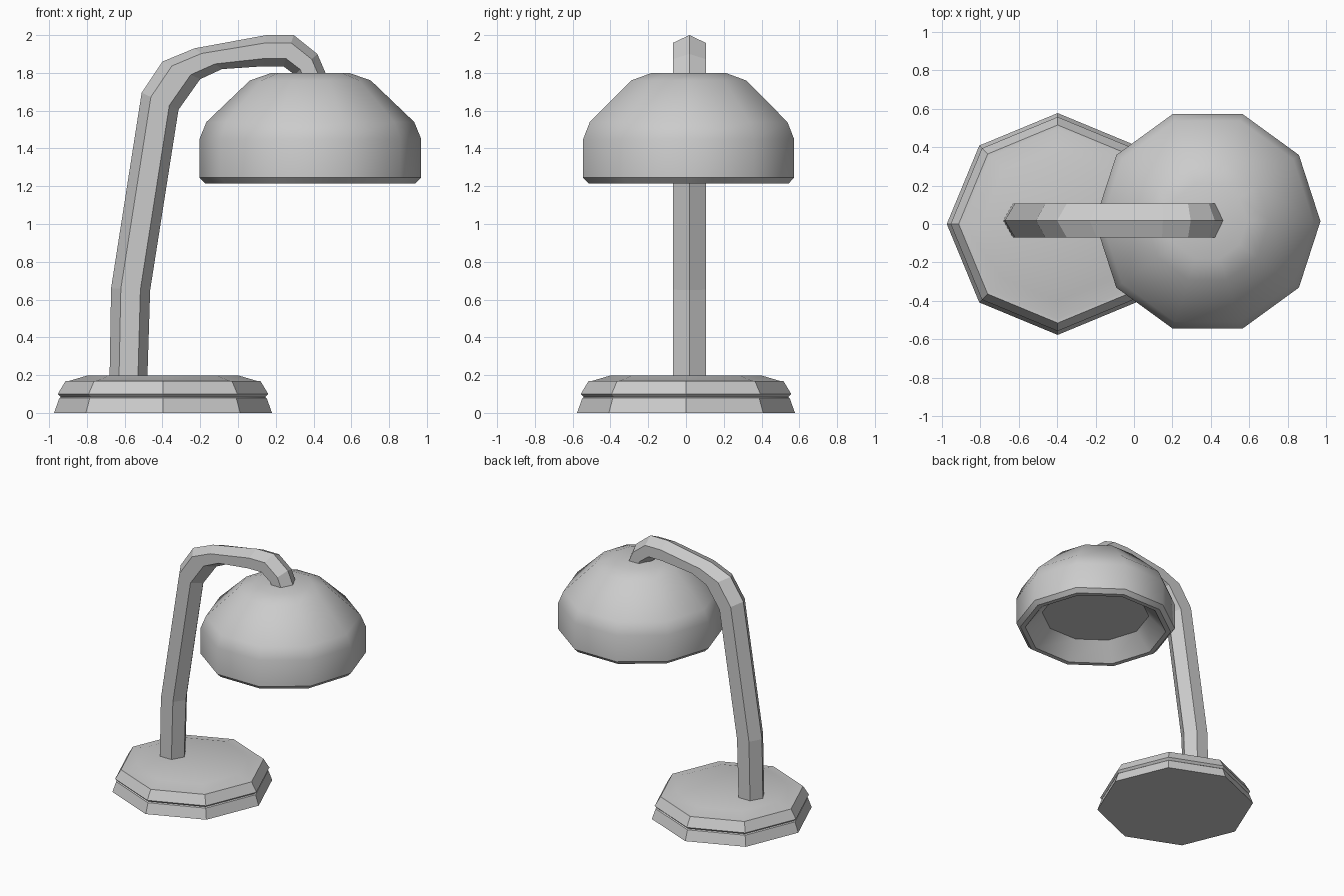
import bpy, bmesh, math

if "Cube" in bpy.data.objects:
    bpy.data.objects.remove(bpy.data.objects["Cube"])


def loft(name, rings, smooth_angle=None):
    """Skin a stack of equal-sized point rings and cap both ends."""
    bm = bmesh.new()
    loops = [[bm.verts.new(p) for p in ring] for ring in rings]
    n = len(loops[0])
    for a, b in zip(loops, loops[1:]):
        for i in range(n):
            j = (i + 1) % n
            bm.faces.new((a[i], a[j], b[j], b[i]))
    bm.faces.new(loops[0][::-1])
    bm.faces.new(loops[-1])
    bmesh.ops.recalc_face_normals(bm, faces=bm.faces)
    mesh = bpy.data.meshes.new(name)
    bm.to_mesh(mesh)
    bm.free()
    obj = bpy.data.objects.new(name, mesh)
    bpy.context.collection.objects.link(obj)
    if smooth_angle:
        bpy.ops.object.select_all(action='DESELECT')
        obj.select_set(True)
        bpy.context.view_layer.objects.active = obj
        bpy.ops.object.shade_smooth_by_angle(angle=math.radians(smooth_angle))
    return obj


def turned(name, profile, sides, cx, cy, smooth_angle):
    """Low-poly lathe from (radius, height) pairs."""
    rings = [[(cx + r * math.cos(math.tau * i / sides),
               cy + r * math.sin(math.tau * i / sides), z)
              for i in range(sides)] for r, z in profile]
    return loft(name, rings, smooth_angle)


# Octagonal stepped base with a thin groove and slightly domed top
turned("base", [(0.577, 0), (0.549, 0.078), (0.540, 0.084), (0.557, 0.10),
                (0.515, 0.17), (0.495, 0.17), (0.40, 0.198)], 8, -0.397, 0, 30)

# Curved arm: hexagonal section given by outer and inner edge points (x, z)
ARM_Y, HALF_W = 0.018, 0.0875
arm_edges = [((-0.68, 0.18), (-0.48, 0.18)),
             ((-0.672, 0.66), (-0.465, 0.65)),
             ((-0.51, 1.695), (-0.315, 1.605)),
             ((-0.40, 1.86), (-0.20, 1.767)),
             ((-0.23, 1.93), (-0.085, 1.82)),
             ((0.15, 2.0), (0.135, 1.835)),
             ((0.295, 2.0), (0.24, 1.835)),
             ((0.42, 1.90), (0.30, 1.79)),
             ((0.485, 1.75), (0.32, 1.74))]
hexagon = [(0, 0), (0.25, 1), (0.75, 1), (1, 0), (0.75, -1), (0.25, -1)]
loft("arm", [[(o[0] + (i[0] - o[0]) * t, ARM_Y + s * HALF_W,
               o[1] + (i[1] - o[1]) * t) for t, s in hexagon]
             for o, i in arm_edges])

# Ten-sided shade: recessed inner disc, inner wall, rim, outer dome
turned("shade", [(0.395, 1.345), (0.52, 1.215), (0.557, 1.215), (0.587, 1.245),
                 (0.587, 1.45), (0.55, 1.54), (0.32, 1.76), (0.205, 1.80)],
       10, 0.383, 0.014, 40)
